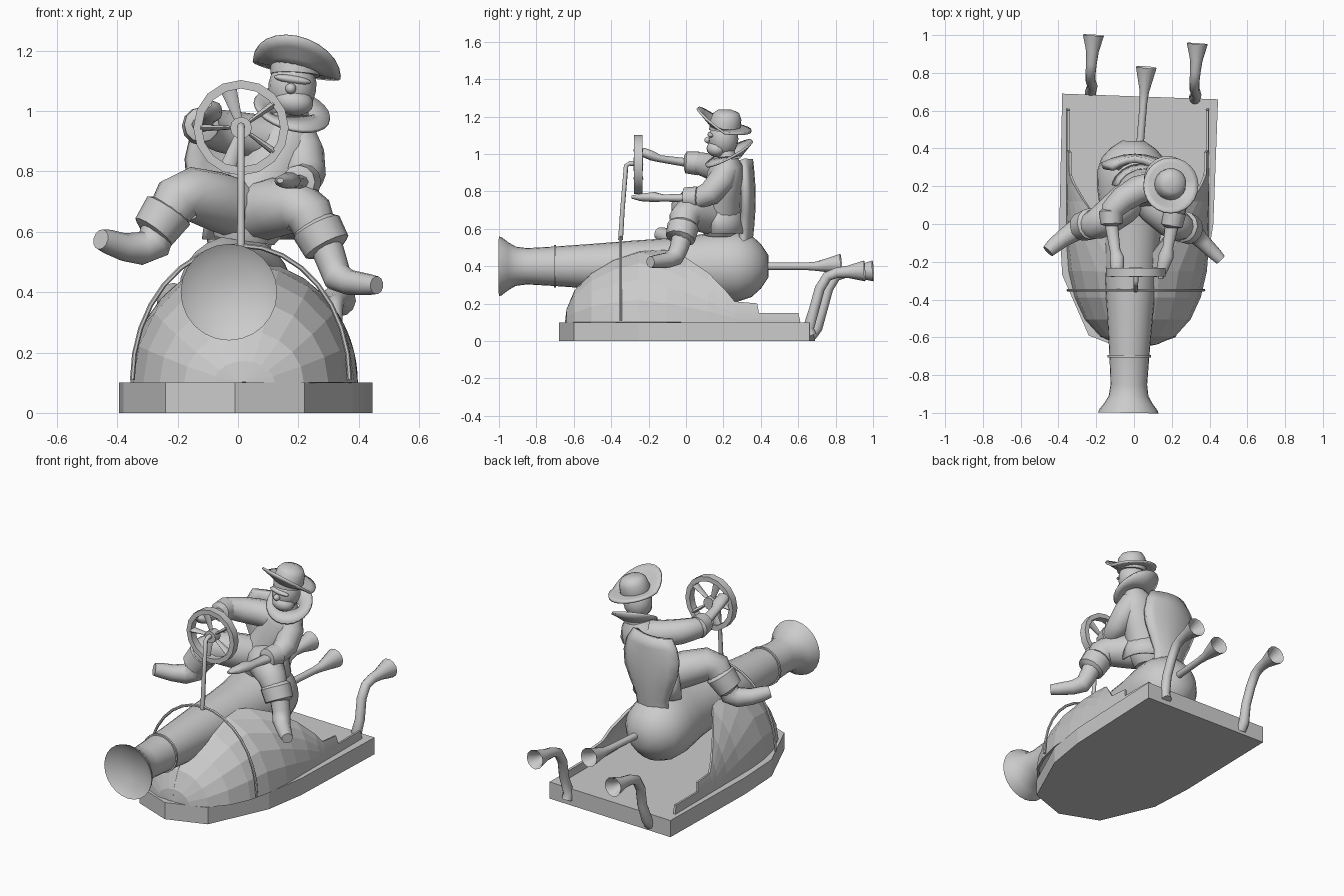
import bpy, bmesh, math
from mathutils import Vector, Matrix

cube = bpy.data.objects.get("Cube")
if cube:
    bpy.data.objects.remove(cube)

grey = bpy.data.materials.new("plain grey")
grey.use_nodes = True
tone = (.6, .6, .6, 1)
grey.diffuse_color = tone
grey.node_tree.nodes["Principled BSDF"].inputs["Base Color"].default_value = tone


def finish(name, bm, smooth=50):
    """Turn a bmesh into a named object with the shared material."""
    bmesh.ops.recalc_face_normals(bm, faces=bm.faces)
    mesh = bpy.data.meshes.new(name)
    bm.to_mesh(mesh)
    bm.free()
    mesh.materials.append(grey)
    obj = bpy.data.objects.new(name, mesh)
    bpy.context.collection.objects.link(obj)
    if smooth:
        bpy.ops.object.select_all(action='DESELECT')
        obj.select_set(True)
        bpy.context.view_layer.objects.active = obj
        bpy.ops.object.shade_smooth_by_angle(angle=math.radians(smooth))
    return obj


def solidify(obj, thickness):
    mod = obj.modifiers.new("thickness", 'SOLIDIFY')
    mod.thickness, mod.offset = thickness, 0


def skin(bm, rings, closed=True, caps=True):
    """Join rows of coordinates into a surface."""
    rows = [[bm.verts.new(p) for p in ring] for ring in rings]
    count = len(rows[0])
    for a, b in zip(rows, rows[1:]):
        for i in range(count if closed else count - 1):
            j = (i + 1) % count
            bm.faces.new((a[i], a[j], b[j], b[i]))
    if caps:
        bm.faces.new(rows[0])
        bm.faces.new(rows[-1])


def sweep(name, path, sides=12, smooth=50, flat=1):
    """Round tube along points given as (x, y, z, radius); it may fold back inside itself."""
    pts = [Vector(p[:3]) for p in path]
    rings, side, last = [], None, None
    for i, p in enumerate(pts):
        ahead = (pts[min(i + 1, len(pts) - 1)] - pts[max(i - 1, 0)]).normalized()
        if side is None:
            up = Vector((0, 0, 1)) if abs(ahead.z) < .9 else Vector((0, 1, 0))
            side = ahead.cross(up).normalized()
        else:
            if ahead.dot(last) < 0:
                ahead = -ahead
            side = last.rotation_difference(ahead) @ side
        other, last = side.cross(ahead), ahead
        turn = [math.tau * k / sides for k in range(sides)]
        rings.append([p + path[i][3] * (side * math.cos(t) + other * flat * math.sin(t))
                      for t in turn])
    bm = bmesh.new()
    skin(bm, rings)
    return finish(name, bm, smooth)


def ball(name, centre, size, tilt=0):
    bm = bmesh.new()
    bmesh.ops.create_uvsphere(bm, u_segments=16, v_segments=10, radius=1,
                              matrix=Matrix.Translation(centre) @ Matrix.Rotation(tilt, 4, 'Y')
                              @ Matrix.Diagonal((*size, 1)))
    return finish(name, bm)


# Boat base with a pointed faceted bow
outline = [(-.38, .69), (-.395, 0), (-.38, -.27), (-.24, -.59), (-.01, -.68),
           (.22, -.6), (.38, -.25), (.42, 0), (.445, .66)]
bm = bmesh.new()
skin(bm, [[(x, y, z) for x, y in outline] for z in (0, .1)])
finish("boat_base", bm, 0)

# Domed bow whose rim falls to stepped side walls
bow = [(-.1 - .54 * math.sin(math.radians(a)), 1) for a in (89.7, 80, 65, 48, 32, 16)]
rim = [(-.1, .48), (0, .44), (.12, .36), (.21, .27), (.26, .21), (.38, .2),
       (.39, .15), (.6, .15), (.61, .105)]


def hull_row(y, top, side):
    fore = math.sqrt(max(0, 1 - (min(y + .1, 0) / .54) ** 2))
    high, wide = .4 * fore, .37 * fore ** .75
    limit = math.asin(min(1, (top - .1) / .4))
    angles = [limit * k / 5 for k in range(6)]
    return [(.02 + side * wide * math.cos(t), y, .1 + high * math.sin(t)) for t in angles]


for word, side in (("left", 1), ("right", -1)):
    bm = bmesh.new()
    skin(bm, [hull_row(y, top, side) for y, top in bow + rim], closed=False, caps=False)
    solidify(finish(word + "_hull_shell", bm, 0), .014)

# Cannon with flared dished muzzle and round breech
barrel = [(-.955, .02), (-.96, .06), (-.975, .11), (-.99, .145), (-1, .16), (-.985, .155),
          (-.95, .128), (-.91, .105), (-.85, .097), (-.71, .105), (-.5, .12), (-.3, .136),
          (-.1, .15), (.03, .162), (.1, .174), (.2, .188), (.28, .188), (.35, .165),
          (.4, .12), (.44, .06)]
sweep("cannon_barrel", [(-.012 + y * .018, y, .4, r) for y, r in barrel], 24)
sweep("barrel_band", [(-.025, -.706, .4, .114), (-.025, -.694, .4, .114)], 24)

# Rear pipes with open trumpet ends
sweep("breech_pipe", [(.03, .4, .4, .02), (.05, .64, .4, .02), (.055, .7, .4, .025),
                      (.065, .83, .412, .055), (.063, .81, .41, .045), (.058, .72, .4, .015)])
bend = [(0, .67, .03, .03), (0, .7, .07, .03), (.01, .73, .17, .027), (0, .76, .28, .027),
        (0, .8, .345, .027), (.005, .85, .365, .028), (.01, .91, .37, .033),
        (.015, 1, .375, .056), (.015, .985, .374, .045), (.01, .92, .37, .02)]
for word, x, shift in (("left", .32, -.045), ("right", -.23, 0)):
    sweep(word + "_exhaust", [(x + a, y + shift * (y > .68), z, r) for a, y, z, r in bend])

# Strap arching over the bow, and the steering post
arch = [math.pi * k / 16 for k in range(17)]
sweep("bow_strap", [(.01 + .36 * math.cos(t), -.35, .11 + .445 * math.sin(t), .008) for t in arch], 6)
sweep("steering_post", [(.01, -.35, .54, .013), (.01, -.34, .7, .012), (.01, -.32, .94, .012),
                        (.01, -.3, .95, .013), (.01, -.24, .95, .013)], 8)

# Steering wheel: rim, hub and tapered spokes
hub = Vector((.01, -.255, .945))
bm = bmesh.new()
profile = [(.13, -.022), (.158, -.022), (.158, .022), (.13, .022)]
loops = [[hub + Vector((r * math.cos(t), d, r * math.sin(t))) for r, d in profile]
         for t in [math.tau * k / 16 for k in range(17)]]
skin(bm, loops, caps=False)
bmesh.ops.remove_doubles(bm, verts=bm.verts, dist=.0001)
finish("wheel_rim", bm, 30)
sweep("wheel_hub", [(hub.x, hub.y + d, hub.z, .036) for d in (-.025, .025)])
for k in range(5):
    t = math.tau * k / 5 + math.pi
    arm = Vector((math.cos(t), 0, math.sin(t)))
    sweep("wheel_spoke", [(*(hub + arm * .02), .012), (*(hub + arm * .135), .027)], 8, flat=.45)

# Pear shaped backrest rising from the breech
bm = bmesh.new()
levels = [(.46, .1), (.53, .092), (.6, .1), (.68, .135), (.76, .168), (.84, .175), (.91, .158), (.97, .12)]
skin(bm, [[(.005 + w * u, .335 - .045 * u * u + .02 * math.sin((z - .5) * 6), z)
           for u in (-1, -.7, -.35, 0, .35, .7, 1)] for z, w in levels], closed=False, caps=False)
solidify(finish("backrest", bm), .035)

# Rider body leaning to the left
sweep("torso", [(.02, .18, .57, .1), (.03, .18, .64, .135), (.07, .19, .72, .125),
                (.11, .2, .8, .115), (.15, .21, .89, .115), (.17, .22, .95, .095),
                (.18, .22, .99, .055), (.18, .21, 1.03, .05)], 16, flat=.85)
bm = bmesh.new()
turns = [math.pi * k / 10 - .25 for k in range(11)]
skin(bm, [[(.04 + r * math.cos(t) * 1.1, .17 + r * math.sin(t), z) for t in turns]
          for z, r in ((.72, .12), (.65, .135), (.575, .145))], closed=False, caps=False)
solidify(finish("coat_tail", bm), .012)

# Legs, turned down cuffs and boots
legs = {
    "left": ([(.04, .18, .66, .1), (.12, .09, .68, .1), (.2, .01, .685, .088),
              (.235, -.01, .66, .08), (.27, -.02, .58, .065)],
             [(.25, -.01, .64, .06), (.26, -.015, .615, .085), (.295, -.03, .55, .08), (.3, -.035, .54, .05)],
             [(.29, -.02, .56, .055), (.315, -.04, .49, .05), (.33, -.06, .45, .05),
              (.37, -.1, .432, .042), (.43, -.16, .425, .036), (.46, -.19, .423, .03)]),
    "right": ([(.02, .18, .67, .1), (-.07, .09, .7, .1), (-.16, .02, .725, .09),
               (-.2, 0, .71, .082), (-.25, -.01, .63, .065)],
              [(-.22, 0, .69, .06), (-.23, 0, .67, .085), (-.28, -.015, .6, .075), (-.29, -.02, .59, .05)],
              [(-.26, -.01, .62, .058), (-.28, -.02, .56, .06), (-.32, -.04, .545, .055),
               (-.38, -.08, .55, .046), (-.43, -.12, .567, .041), (-.455, -.145, .575, .034)]),
}
for word, (trouser, cuff, boot) in legs.items():
    sweep(word + "_leg", trouser)
    sweep(word + "_trouser_cuff", cuff, smooth=30)
    sweep(word + "_boot", boot)

# Arms with sleeves, cuffs and hands
arms = {
    "right": ([(.1, .2, .91, .075), (.02, .18, .92, .075), (-.06, .13, .935, .07),
               (-.12, .07, .95, .06), (-.12, .03, .95, .05)],
              [(-.12, .07, .95, .045), (-.122, .065, .95, .064), (-.12, 0, .955, .058), (-.12, -.01, .955, .035)],
              [(-.12, 0, .955, .035), (-.1, -.14, .975, .028), (-.09, -.18, .99, .038),
               (-.09, -.23, 1.01, .036), (-.1, -.25, 1.02, .015)]),
    "left": ([(.19, .22, .92, .07), (.215, .19, .86, .072), (.225, .13, .79, .066),
              (.215, .06, .76, .055), (.205, .03, .76, .045)],
             [(.215, .07, .765, .04), (.215, .06, .765, .062), (.2, -.01, .765, .056), (.2, -.02, .765, .03)],
             [(.2, -.01, .765, .035), (.18, -.12, .765, .028), (.17, -.17, .77, .04),
              (.15, -.24, .768, .03), (.14, -.29, .77, .012)]),
}
for word, (sleeve, cuff, hand) in arms.items():
    sweep(word + "_sleeve", sleeve)
    sweep(word + "_sleeve_cuff", cuff, smooth=30)
    sweep(word + "_hand", hand, 10, flat=.7)

# Head with jaw, nose and brow
ball("head", (.18, .2, 1.08), (.08, .08, .095), .15)
ball("jaw", (.185, .165, 1.03), (.065, .055, .045), .15)
ball("nose", (.175, .118, 1.075), (.018, .02, .018))
ball("brow", (.18, .135, 1.105), (.062, .02, .014), .15)


def disc(name, centre, radii, height):
    """Bent sheet of rings, with height set by radius and angle."""
    bm = bmesh.new()
    ring = [math.tau * k / 24 for k in range(24)]
    skin(bm, [[centre + Vector((r * math.cos(t), r * math.sin(t), height(r, t))) for t in ring]
              for r in radii], caps=False)
    solidify(finish(name, bm), .012)


# Collar standing up behind the neck
disc("coat_collar", Vector((.18, .23, .98)), (.055, .09, .125),
     lambda r, t: (r - .055) * (.35 + .95 * math.sin(t) - .4 * math.cos(t)))

# Hat with a brim turned up steeply at the front and a tilted crown
disc("hat_brim", Vector((.195, .205, 1.14)), (.06, .09, .12, .145),
     lambda r, t: -.2 * r * math.cos(t) + (r - .06) * (1.25 * max(0, -math.sin(t)) - .2 * max(0, math.sin(t))))
sweep("hat_crown", [(.19, .205, 1.12, .082), (.192, .21, 1.16, .084), (.2, .22, 1.2, .078),
                    (.205, .225, 1.225, .06), (.207, .225, 1.235, .02)], 20)
